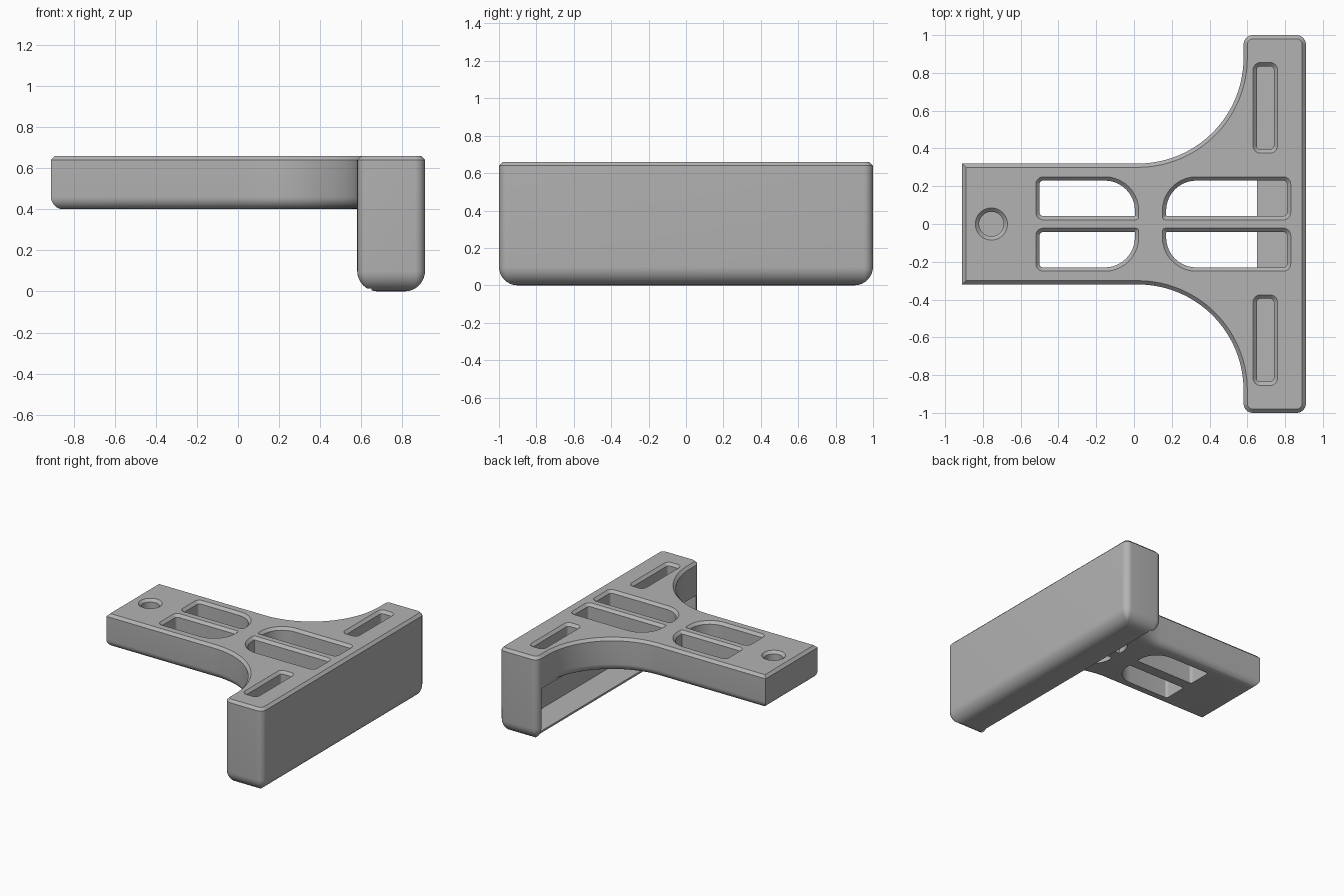
import bpy, bmesh
from math import sin, cos, pi

if "Cube" in bpy.data.objects:
    bpy.data.objects.remove(bpy.data.objects["Cube"])

TOP, UNDER, CHAMFER = 0.66, 0.40, 0.02

grey = bpy.data.materials.new("plain_grey")
grey.use_nodes = True
grey.diffuse_color = (0.45, 0.45, 0.45, 1)
grey.node_tree.nodes["Principled BSDF"].inputs["Base Color"].default_value = grey.diffuse_color


def loft(name, rings):
    """Solid through a stack of (outline, z) rings with equal point counts."""
    bm = bmesh.new()
    loops = [[bm.verts.new((x, y, z)) for x, y in pts] for pts, z in rings]
    n = len(loops[0])
    for a, b in zip(loops, loops[1:]):
        for i in range(n):
            j = (i + 1) % n
            bm.faces.new((a[i], a[j], b[j], b[i]))
    bm.faces.new(loops[0])
    bm.faces.new(loops[-1])
    bmesh.ops.recalc_face_normals(bm, faces=bm.faces)
    mesh = bpy.data.meshes.new(name)
    bm.to_mesh(mesh)
    bm.free()
    mesh.materials.append(grey)
    obj = bpy.data.objects.new(name, mesh)
    bpy.context.collection.objects.link(obj)
    return obj


def rounded_rect(x0, x1, y0, y1, radii, d=0, side=1, steps=10):
    """Rectangle inset by d; radii run +x+y, -x+y, -x-y, +x-y."""
    pts = []
    corners = [(x1, y1, -1, -1), (x0, y1, 1, -1), (x0, y0, 1, 1), (x1, y0, -1, 1)]
    for k, ((x, y, sx, sy), r) in enumerate(zip(corners, radii)):
        r = max(r - d, 0.004)
        cx, cy = x + sx * (d + r), y + sy * (d + r)
        for i in range(steps + 1):
            a = (k + i / steps) * pi / 2
            pts.append((cx + r * cos(a), side * (cy + r * sin(a))))
    return pts


def arm_outline(d, steps=32):
    """Straight arm that flares in two quarter arcs, inset by d."""
    r, cx, cy = 0.56, 0.02, 0.88
    half = [(-0.91 + d, 0.32 - d)]
    for i in range(steps + 1):
        a = -pi / 2 + i / steps * pi / 2
        half.append((cx + (r + d) * cos(a), cy + (r + d) * sin(a)))
    half.append((0.85, cy))
    return half + [(x, -y) for x, y in reversed(half)]


def edge_profile(bottom, fillet, steps=8):
    """(inset, z) pairs: rounded bottom edge, chamfered top edge."""
    prof = []
    for i in range(steps + 1):
        a = i / steps * pi / 2
        prof.append((fillet * (1 - sin(a)), bottom + fillet * (1 - cos(a))))
    return prof + [(0, TOP - CHAMFER), (CHAMFER, TOP)]


def boolean(target, other, operation):
    mod = target.modifiers.new(operation.lower(), "BOOLEAN")
    mod.operation, mod.object, mod.solver = operation, other, "EXACT"
    bpy.context.view_layer.objects.active = target
    bpy.ops.object.modifier_apply(modifier=mod.name)
    bpy.data.objects.remove(other)


# Upright block across the end
bracket = loft("bracket", [
    (rounded_rect(0.58, 0.91, -1, 1, [0.05] * 4, d), z) for d, z in edge_profile(0, 0.1)])

# Hollow under the plate, open towards the arm
hollow = [(0.5, -0.1), (0.65, -0.1), (0.65, 0.02), (0.85, 0.03), (0.85, UNDER + 0.005), (0.5, UNDER + 0.005)]
pocket = loft("pocket_cutter", [(hollow, -0.95), (hollow, 0.95)])
for v in pocket.data.vertices:          # turn the x-z profile to run along y
    x, z, y = v.co
    v.co = (x, y, z)
pocket.data.flip_normals()
boolean(bracket, pocket, "DIFFERENCE")

# Flared arm plate
arm = loft("arm_plate", [(arm_outline(d), z) for d, z in edge_profile(UNDER, 0.06)])
boolean(bracket, arm, "UNION")


# Openings with chamfered rims
def cut_opening(x0, x1, y0, y1, radii, side=1, floor=0.3):
    levels = [(CHAMFER, floor), (CHAMFER, TOP - CHAMFER), (-CHAMFER, TOP + CHAMFER)]
    cutter = loft("opening_cutter", [
        (rounded_rect(x0, x1, y0, y1, radii, d, side), z) for d, z in levels])
    boolean(bracket, cutter, "DIFFERENCE")


small = 0.04
for side in (1, -1):
    cut_opening(-0.52, 0.025, 0.022, 0.25, [0.18, small, small, 0.01], side)
    cut_opening(0.15, 0.83, 0.022, 0.25, [small, 0.18, 0.01, small], side)
    cut_opening(0.63, 0.76, 0.375, 0.855, [small] * 4, side)

# Blind round hole near the free end
cut_opening(-0.84, -0.67, -0.085, 0.085, [0.085] * 4, floor=0.52)

bpy.ops.object.select_all(action="DESELECT")
bracket.select_set(True)
bpy.context.view_layer.objects.active = bracket
bpy.ops.object.shade_smooth_by_angle(angle=pi / 6)
